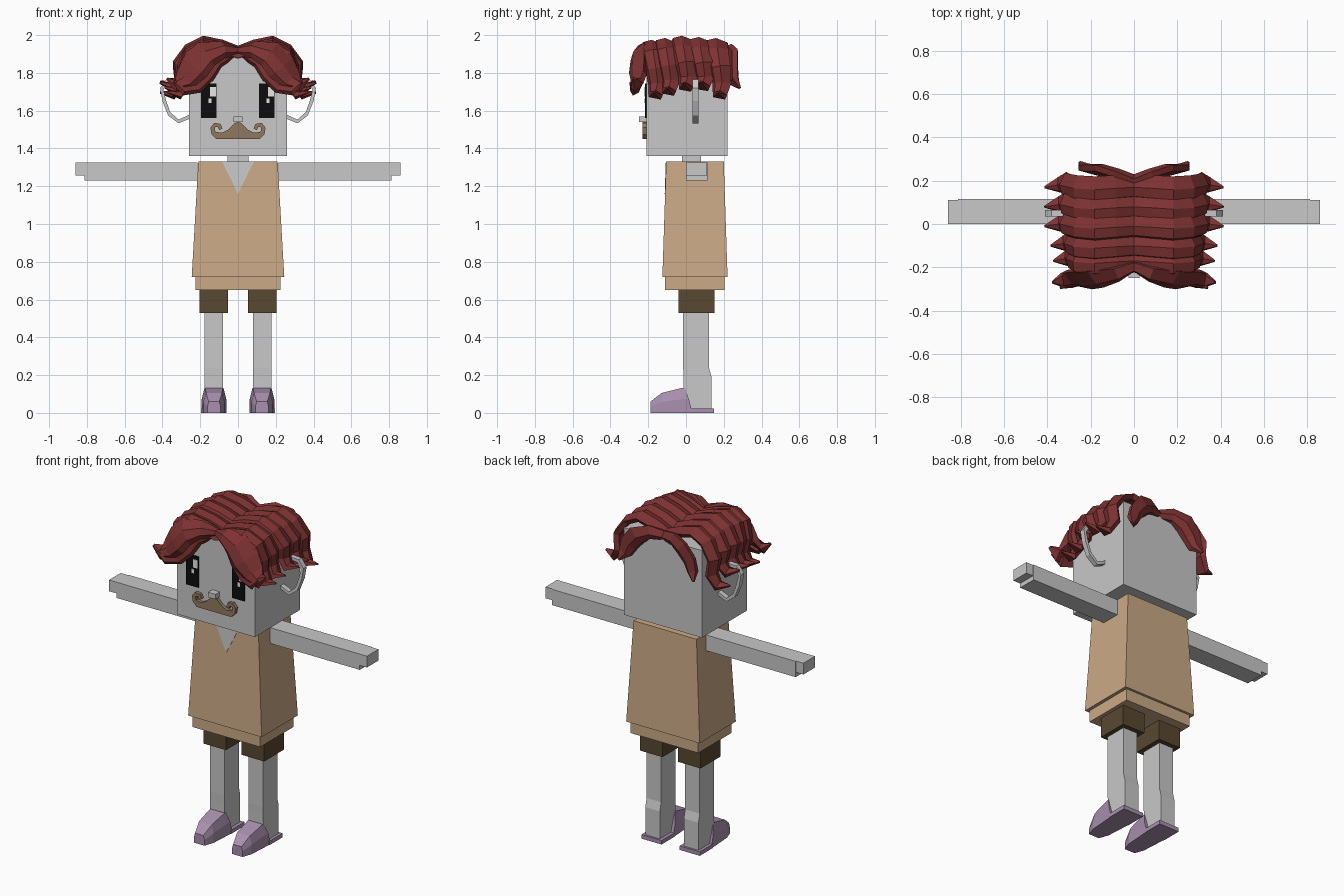
import bpy, bmesh
from mathutils import Vector

if "Cube" in bpy.data.objects:
    bpy.data.objects.remove(bpy.data.objects["Cube"], do_unlink=True)


def material(name, *rgb):
    m = bpy.data.materials.new(name)
    m.use_nodes = True
    m.diffuse_color = (*rgb, 1)
    bsdf = m.node_tree.nodes["Principled BSDF"]
    bsdf.inputs["Base Color"].default_value = (*rgb, 1)
    bsdf.inputs["Roughness"].default_value = 0.8
    return m


SKIN = material("pale grey", 0.58, 0.58, 0.58)
TUNIC = material("tan", 0.60, 0.40, 0.24)
SHORTS = material("dark brown", 0.098, 0.065, 0.03)
SHOE = material("mauve", 0.40, 0.28, 0.43)
HAIR = material("auburn", 0.21, 0.032, 0.032)
BEARD = material("moustache brown", 0.28, 0.19, 0.115)
BLACK = material("black", 0.004, 0.004, 0.004)
WHITE = material("white", 0.9, 0.9, 0.9)


def loft(name, rings, mat, closed=False):
    """Skin a list of equally sized point rings, capping both ends."""
    bm = bmesh.new()
    vs = [[bm.verts.new(p) for p in r] for r in rings]
    n = len(rings[0])
    for a, b in zip(vs, vs[1:]):
        for i in range(n):
            j = (i + 1) % n
            bm.faces.new((a[i], a[j], b[j], b[i]))
    bm.faces.new(vs[0][::-1])
    bm.faces.new(vs[-1])
    bmesh.ops.recalc_face_normals(bm, faces=bm.faces)
    me = bpy.data.meshes.new(name)
    bm.to_mesh(me)
    bm.free()
    me.materials.append(mat)
    ob = bpy.data.objects.new(name, me)
    bpy.context.collection.objects.link(ob)
    return ob


def rect(x0, x1, y0, y1, z):
    return [(x0, y0, z), (x1, y0, z), (x1, y1, z), (x0, y1, z)]


def box(name, x, y, z, mat):
    return loft(name, [rect(*x, *y, z[0]), rect(*x, *y, z[1])], mat)


def plate(name, outline, y0, y1, mat):
    return loft(name, [[(x, y, z) for x, z in outline] for y in (y0, y1)], mat)


def mirrored(ob):
    """Copy a left part to the right side."""
    me = ob.data.copy()
    me.transform(((-1, 0, 0, 0), (0, 1, 0, 0), (0, 0, 1, 0), (0, 0, 0, 1)) and MIRROR)
    me.flip_normals()
    twin = bpy.data.objects.new(ob.name.replace("left", "right"), me)
    bpy.context.collection.objects.link(twin)


from mathutils import Matrix
MIRROR = Matrix.Scale(-1, 4, (1, 0, 0))

# Head, neck and nose
box("head", (-.26, .26), (-.21, .22), (1.36, 1.885), SKIN)
box("neck", (-.055, .055), (-.02, .08), (1.30, 1.37), SKIN)
box("nose", (-.025, .025), (-.25, -.2), (1.54, 1.57), SKIN)

# Tunic with hem and V neck
loft("tunic", [rect(-.245, .245, -.125, .22, .72), rect(-.21, .21, -.105, .2, 1.33)], TUNIC)
box("tunic_hem", (-.225, .225), (-.11, .205), (.65, .725), TUNIC)
vneck = [(-.085, 1.331), (.085, 1.331), (0, 1.16)]
loft("neck_opening", [[(x, -.105 - .033 * (1.33 - z) - d, z) for x, z in vneck]
                      for d in (-.004, .002)], SKIN)

# Arms, hands, legs and shorts
mirrored(box("left_arm", (.215, .812), (0, .115), (1.23, 1.325), SKIN))
mirrored(box("left_hand", (.81, .86), (0, .11), (1.257, 1.325), SKIN))
mirrored(box("left_shorts_leg", (.052, .203), (-.04, .15), (.53, .66), SHORTS))
mirrored(loft("left_leg", [rect(.08, .177, -.01, .135, .02), rect(.08, .177, -.013, .135, .19),
                           rect(.08, .177, -.015, .122, .24), rect(.08, .177, -.015, .122, .6)], SKIN))

# Shoes: low heel plate and a sloping toe
mirrored(box("left_shoe_sole", (.06, .195), (.02, .147), (0, .024), SHOE))
sections = [(-.188, -.188, .035, .028, .06), (-.13, -.13, .055, .042, .105),
            (-.02, -.02, .062, .048, .133), (.035, -.005, .065, .05, .133)]
rings = []
for yb, yt, wb, wt, top in sections:
    mid = (yb + yt) / 2
    rings.append([(.127 - wb, yb, 0), (.127 + wb, yb, 0), (.127 + wb, mid, top * .55),
                  (.127 + wt, yt, top), (.127 - wt, yt, top), (.127 - wb, mid, top * .55)])
mirrored(loft("left_shoe", rings, SHOE))

# Eyes with two small highlights each
for side, x in (("right", -.195), ("left", .112)):
    box(side + "_eye", (x, x + .082), (-.217, -.209), (1.56, 1.745), BLACK)
    box(side + "_eye_large_highlight", (x + .048, x + .078), (-.219, -.212), (1.675, 1.725), WHITE)
    box(side + "_eye_small_highlight", (x + .038, x + .054), (-.219, -.212), (1.64, 1.665), WHITE)

# Curled moustache
curl = [(0, 1.54), (0, 1.45), (.115, 1.45), (.14, 1.475), (.146, 1.51), (.125, 1.535),
        (.093, 1.53), (.082, 1.505), (.1, 1.497), (.106, 1.513), (.122, 1.512),
        (.12, 1.488), (.085, 1.483), (.05, 1.5), (.018, 1.535)]
mirrored(plate("left_moustache", curl, -.23, -.208, BEARD))

# Hoop earrings: flat square band
hoop = [(.25, 1.56), (.315, 1.533), (.37, 1.575), (.4, 1.65), (.412, 1.72), (.38, 1.765), (.3, 1.77)]
rings = []
centre = Vector((.31, 0, 1.66))
for x, z in hoop:
    p = Vector((x, .05, z))
    inward = (centre - p) * Vector((1, 0, 1))
    inward.y = 0
    q = p + inward.normalized() * .02
    rings.append([p + Vector((0, -.015, 0)), p + Vector((0, .015, 0)),
                  q + Vector((0, .015, 0)), q + Vector((0, -.015, 0))])
mirrored(loft("left_earring", rings, SKIN))

# Hair: overlapping swept locks, each with a ridged section
SECTION = [(-1, -.4), (-.75, .6), (0, 1), (1, .2), (.7, -.7)]


def lock(name, path, across, widths, thick):
    pts = [Vector(p) for p in path]
    across = Vector(across).normalized()
    rings = []
    for i, p in enumerate(pts):
        t = (pts[min(i + 1, len(pts) - 1)] - pts[max(i - 1, 0)]).normalized()
        side = (across - t * across.dot(t)).normalized()
        up = t.cross(side)
        if up.dot(p - Vector((0, 0, 1.5))) < 0:
            up = -up
        k = .25 if i == len(pts) - 1 else 1
        rings.append([p + side * (u * widths[i]) + up * (v * thick * k) for u, v in SECTION])
    mirrored(loft(name, rings, HAIR))


side_path = [(0, 0, 1.9), (.09, -.005, 1.935), (.18, -.012, 1.955), (.26, -.005, 1.915),
             (.31, .01, 1.84), (.3, .02, 1.765), (.335, .01, 1.71), (.405, 0, 1.735)]
side_widths = (.055, .06, .062, .06, .056, .05, .038, .005)
# y position, height offset, reach and drop of each side lock
for i, (y, dz, reach, drop) in enumerate([(-.17, -.01, .92, .02), (-.1, 0, .95, .01), (-.01, .012, 1.02, 0),
                                          (.08, .005, 1.02, -.01), (.17, 0, 1.02, .03)]):
    path = [(x * (reach if j > 3 else 1), y + dy, z + dz - drop * max(0, j - 3) / 3)
            for j, (x, dy, z) in enumerate(side_path)]
    lock(f"left_side_lock_{i + 1}", path, (0, 1, 0), side_widths, .03)

# Curtain locks swept over the forehead, and locks draped down the back
lock("left_fringe", [(0, -.19, 1.91), (.08, -.23, 1.925), (.17, -.25, 1.9), (.23, -.255, 1.83),
                     (.28, -.25, 1.765), (.33, -.26, 1.735), (.375, -.27, 1.77)],
     (.5, .45, .75), (.022, .05, .08, .085, .065, .04, .008), .032)
lock("left_fringe_under", [(.03, -.2, 1.895), (.11, -.225, 1.86), (.16, -.24, 1.79),
                           (.22, -.25, 1.73), (.29, -.27, 1.71), (.34, -.295, 1.75)],
     (.6, .2, .6), (.02, .035, .04, .04, .03, .006), .025)
lock("left_back_lock", [(0, .2, 1.9), (.08, .23, 1.91), (.15, .25, 1.88), (.2, .25, 1.82),
                        (.225, .255, 1.76), (.25, .285, 1.72)],
     (.7, .3, .5), (.03, .045, .06, .055, .04, .008), .028)
